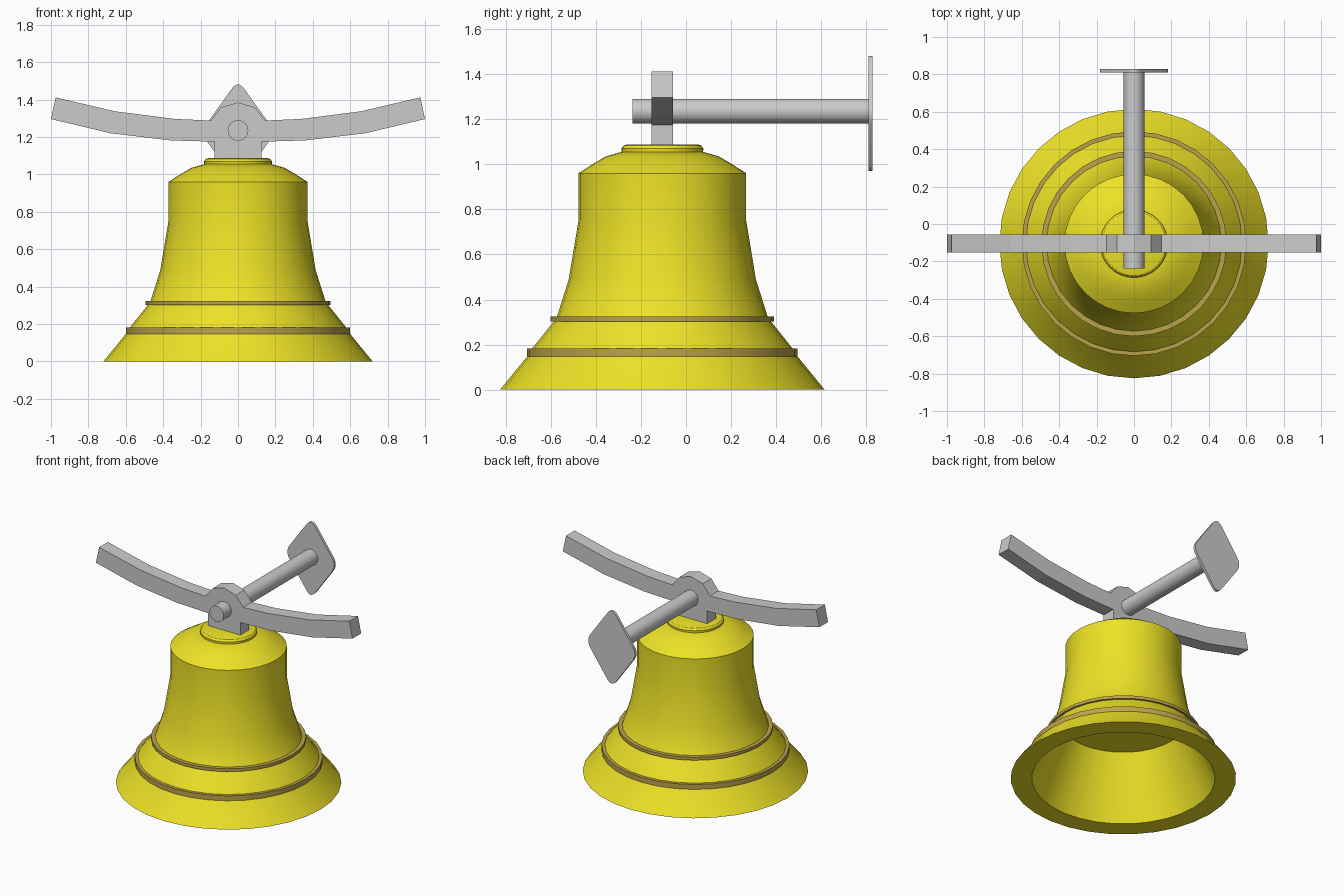
import bpy, bmesh, math
from mathutils import Vector

if "Cube" in bpy.data.objects:
    bpy.data.objects.remove(bpy.data.objects["Cube"])

CY = -0.105     # y of the bell axis
AXLE_Z = 1.235  # height of the axle
SIDES = 32


def material(name, rgb):
    m = bpy.data.materials.new(name)
    m.diffuse_color = (*rgb, 1)
    m.use_nodes = True
    m.node_tree.nodes["Principled BSDF"].inputs["Base Color"].default_value = m.diffuse_color
    return m


def finish(name, bm, mat=None, angle=None):
    bmesh.ops.recalc_face_normals(bm, faces=bm.faces)
    me = bpy.data.meshes.new(name)
    bm.to_mesh(me)
    bm.free()
    ob = bpy.data.objects.new(name, me)
    bpy.context.collection.objects.link(ob)
    if mat:
        me.materials.append(mat)
    if angle:
        bpy.ops.object.select_all(action='DESELECT')
        ob.select_set(True)
        bpy.context.view_layer.objects.active = ob
        bpy.ops.object.shade_smooth_by_angle(angle=math.radians(angle))
    return ob


def lathe(name, profile, mat, closed=False):
    """Spin an (r, z) profile around the bell axis."""
    bm = bmesh.new()
    vs = [bm.verts.new((r, CY, z)) for r, z in profile]
    pairs = list(zip(vs, vs[1:])) + ([(vs[-1], vs[0])] if closed else [])
    edges = [bm.edges.new(p) for p in pairs]
    bmesh.ops.spin(bm, geom=vs + edges, cent=(0, CY, 0), axis=(0, 0, 1),
                   angle=math.tau, steps=SIDES, use_merge=False)
    bmesh.ops.remove_doubles(bm, verts=bm.verts, dist=1e-4)
    return finish(name, bm, mat, 25)


def extrude_xz(name, outline, y0, y1, angle=None):
    """Extrude an (x, z) outline along y."""
    bm = bmesh.new()
    face = bm.faces.new([bm.verts.new((x, y0, z)) for x, z in outline])
    new = bmesh.ops.extrude_face_region(bm, geom=[face])['geom']
    bmesh.ops.translate(bm, vec=(0, y1 - y0, 0),
                        verts=[v for v in new if isinstance(v, bmesh.types.BMVert)])
    return finish(name, bm, None, angle)


yellow = material("bell_yellow", (0.85, 0.76, 0.02))
bronze = material("band_bronze", (0.5, 0.37, 0.07))

# Bell shell: inner ceiling, inner wall, rim, outer wall, shoulder
lathe("bell_body", [
    (0, 0.42), (0.40, 0.42), (0.586, 0), (0.72, 0), (0.60, 0.147), (0.58, 0.18),
    (0.48, 0.305), (0.467, 0.325), (0.415, 0.49), (0.372, 0.75), (0.372, 0.96),
    (0.31, 1.0), (0.25, 1.035), (0.18, 1.055), (0, 1.055)], yellow)

# Crown cap
lathe("bell_cap", [(0, 1.045), (0.18, 1.045), (0.182, 1.07), (0.172, 1.083),
                   (0.16, 1.087), (0, 1.087)], yellow)

# Raised bands
for name, r_in, r, z0, z1 in (("lower_band", 0.57, 0.60, 0.147, 0.182),
                              ("upper_band", 0.46, 0.495, 0.303, 0.324)):
    lathe(name, [(r_in, z0), (r, z0), (r, z1), (r_in, z1)], bronze, closed=True)

# Curved yoke with hub and foot, right half mirrored to the left
right = [(0.125, 1.08), (0.125, 1.175), (0.36, 1.182), (0.68, 1.22), (1.0, 1.296),
         (0.975, 1.412), (0.66, 1.338), (0.34, 1.297), (0.147, 1.288), (0.09, 1.359)]
outline = right + [(0, 1.385)] + [(-x, z) for x, z in reversed(right)]
extrude_xz("yoke", outline, CY - 0.048, CY + 0.048)

# Axle
circle = [(0.055 * math.cos(math.tau * i / SIDES),
           AXLE_Z + 0.055 * math.sin(math.tau * i / SIDES)) for i in range(SIDES)]
extrude_xz("axle", circle, -0.237, 0.815, 30)

# Wall plate: diamond with rounded corners
corners = [Vector(c) for c in ((0.2, 0), (0, 0.28), (-0.2, 0), (0, -0.28))]
plate = []
for i, c in enumerate(corners):
    a = c + (corners[i - 1] - c).normalized() * 0.06
    b = c + (corners[(i + 1) % 4] - c).normalized() * 0.06
    for k in range(6):
        t = k / 5
        p = a * (1 - t) ** 2 + c * 2 * t * (1 - t) + b * t * t
        plate.append((p.x, p.y + 1.225))
extrude_xz("wall_plate", plate, 0.81, 0.828, 30)
